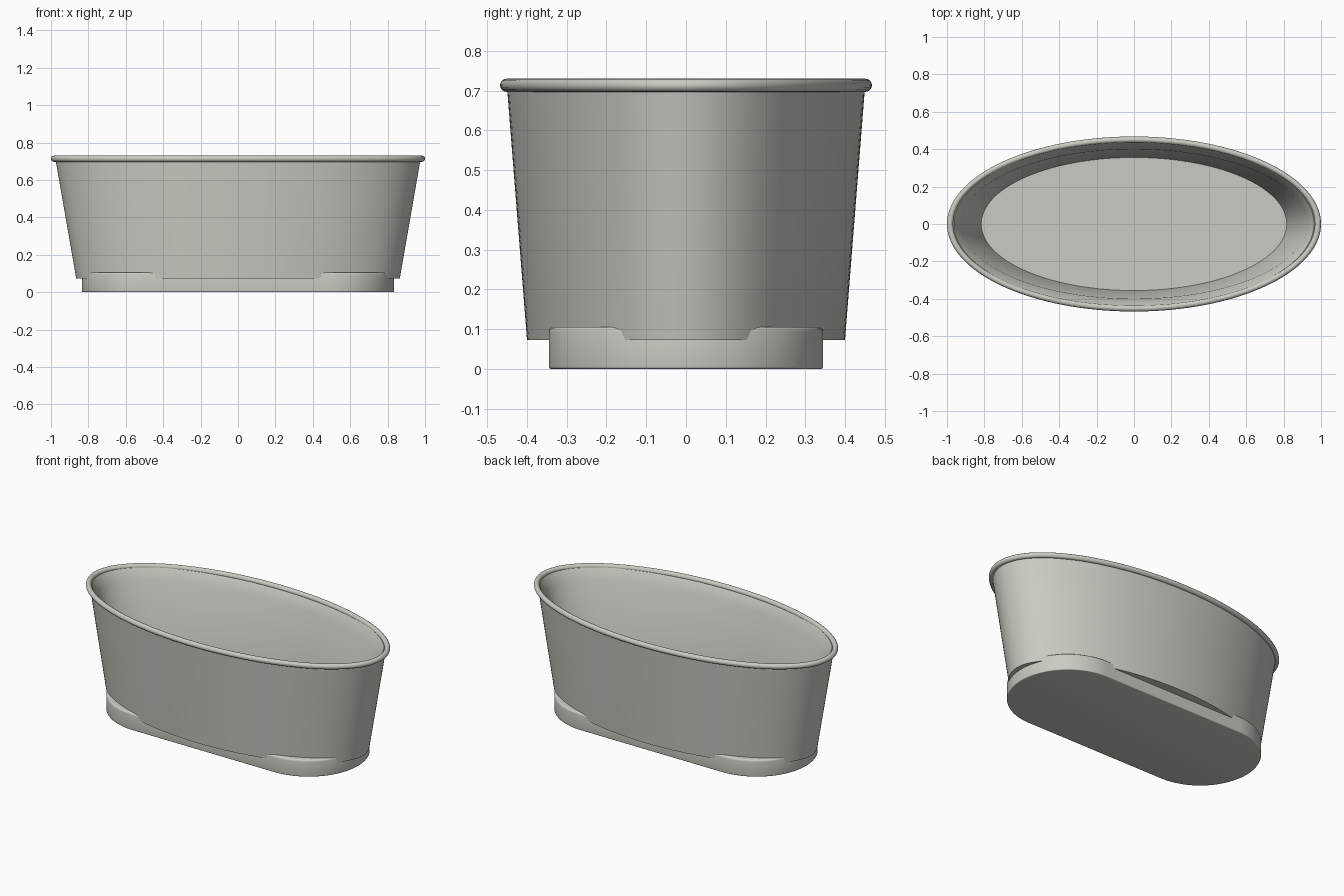
import bpy
import bmesh
import math

cube = bpy.data.objects.get("Cube")
if cube:
    bpy.data.objects.remove(cube, do_unlink=True)

SEGMENTS = 128

enamel = bpy.data.materials.new("warm_grey_enamel")
enamel.use_nodes = True
colour = (0.60, 0.59, 0.54, 1)
enamel.diffuse_color = colour
enamel.node_tree.nodes["Principled BSDF"].inputs["Base Color"].default_value = colour


def ellipse(a, b, z):
    steps = [2 * math.pi * i / SEGMENTS for i in range(SEGMENTS)]
    return [(a * math.cos(t), b * math.sin(t), z) for t in steps]


def stadium(half_length, radius, z):
    """Two half circles joined by straight sides."""
    half = SEGMENTS // 2
    straight = half_length - radius
    points = []
    for side in (1, -1):
        for i in range(half + 1):
            t = math.pi * (i / half - 0.5)
            points.append((side * (straight + radius * math.cos(t)),
                           side * radius * math.sin(t), z))
    return points


def loft(name, rings, caps=True, closed=False):
    """Skin a stack of rings, then cap the ends or join them up."""
    bm = bmesh.new()
    loops = [[bm.verts.new(p) for p in ring] for ring in rings]
    pairs = list(zip(loops, loops[1:]))
    if closed:
        pairs.append((loops[-1], loops[0]))
    for low, high in pairs:
        n = len(low)
        for i in range(n):
            j = (i + 1) % n
            bm.faces.new((low[i], low[j], high[j], high[i]))
    if caps:
        bm.faces.new(loops[0])
        bm.faces.new(loops[-1])
    bmesh.ops.recalc_face_normals(bm, faces=bm.faces)
    mesh = bpy.data.meshes.new(name)
    bm.to_mesh(mesh)
    bm.free()
    mesh.materials.append(enamel)
    obj = bpy.data.objects.new(name, mesh)
    bpy.context.collection.objects.link(obj)
    bpy.ops.object.select_all(action="DESELECT")
    obj.select_set(True)
    bpy.context.view_layer.objects.active = obj
    bpy.ops.object.shade_smooth_by_angle(angle=math.radians(30))
    return obj


# Tub shell: underside, outer wall, sloped inner lip, inner wall and floor
shell = [(0.865, 0.40, 0.073), (0.975, 0.45, 0.705), (0.962, 0.438, 0.712),
         (0.925, 0.40, 0.65), (0.815, 0.355, 0.10)]
loft("tub_shell", [ellipse(*ring) for ring in shell])

# Rolled rim: rounded section swept round the top edge
rim = []
for i in range(16):
    t = 2 * math.pi * i / 16
    out = 0.0165 * math.cos(t)
    rim.append(ellipse(0.9835 + out, 0.4515 + out, 0.7135 + 0.0165 * math.sin(t)))
loft("rolled_rim", rim, caps=False, closed=True)

# Plinth: stadium block with softened edges
plinth = []
BASE_TOP, TOP_ROUND, BOTTOM_ROUND = 0.106, 0.012, 0.006
for i in range(5):
    t = math.pi / 2 * i / 4
    inset = BOTTOM_ROUND * (1 - math.sin(t))
    plinth.append(stadium(0.835 - inset, 0.345 - inset, BOTTOM_ROUND * (1 - math.cos(t))))
for i in range(5):
    t = math.pi / 2 * i / 4
    inset = TOP_ROUND * (1 - math.cos(t))
    plinth.append(stadium(0.835 - inset, 0.345 - inset,
                          BASE_TOP - TOP_ROUND * (1 - math.sin(t))))
loft("plinth", plinth)

# Tub floor above the plinth, and the drain cover
loft("tub_floor", [ellipse(0.817, 0.357, 0.10), ellipse(0.817, 0.357, 0.109)])
loft("drain_cover", [ellipse(0.04, 0.04, 0.108), ellipse(0.04, 0.04, 0.112)])
